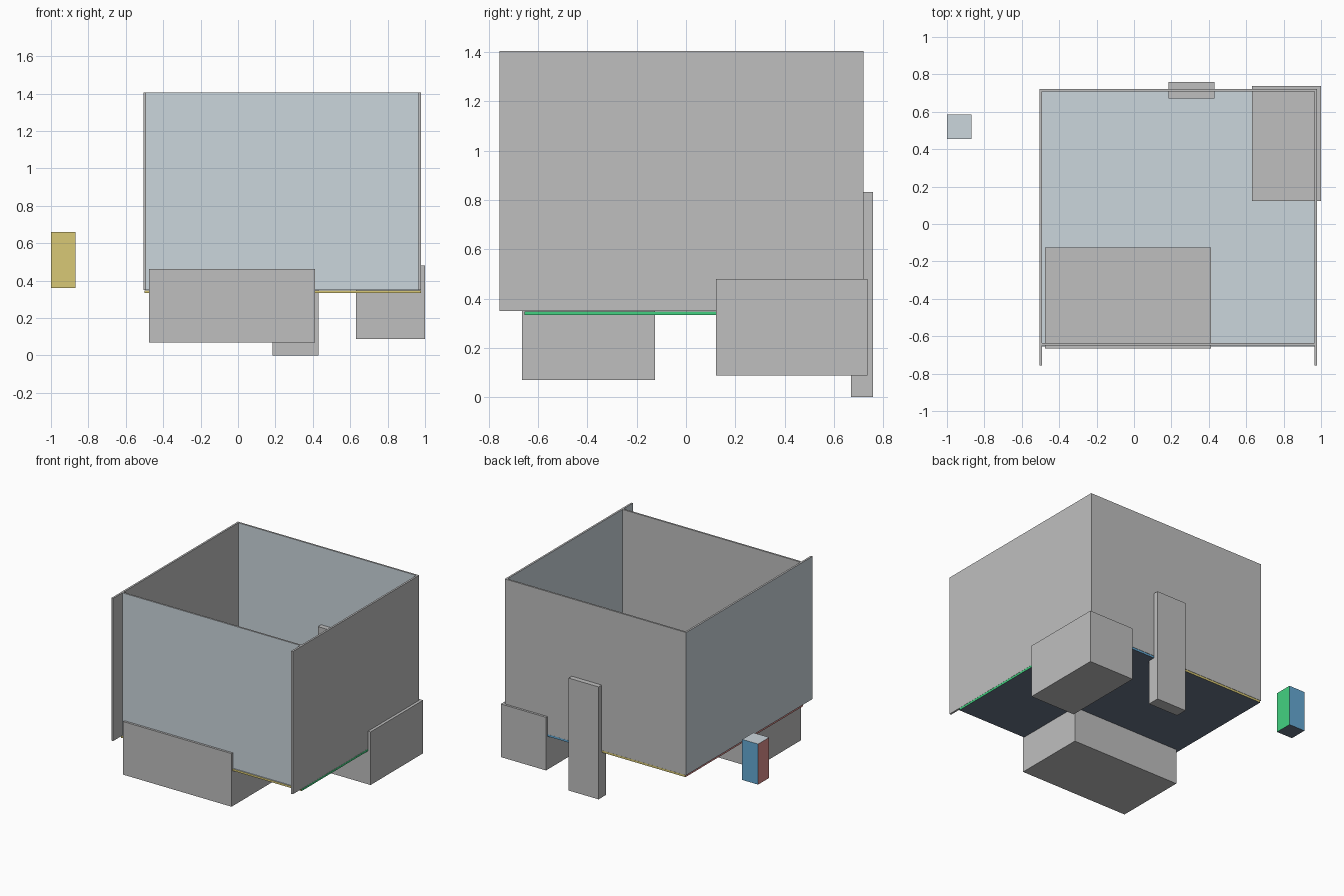
import bpy, bmesh
from mathutils import Vector

if "Cube" in bpy.data.objects:
    bpy.data.objects.remove(bpy.data.objects["Cube"])

def material(name, rgb):
    m = bpy.data.materials.new(name)
    m.diffuse_color = (*rgb, 1)
    m.use_nodes = True
    m.node_tree.nodes["Principled BSDF"].inputs["Base Color"].default_value = m.diffuse_color
    return m

MATS = {
    "grey": material("plain grey", (0.52, 0.52, 0.52)),
    "pale": material("pale blue grey", (0.60, 0.67, 0.72)),
    "yellow": material("yellow", (0.69, 0.58, 0.18)),
    "green": material("green", (0.055, 0.64, 0.22)),
    "blue": material("blue", (0.13, 0.40, 0.66)),
    "red": material("dusty red", (0.72, 0.27, 0.26)),
    "dark": material("dark slate", (0.14, 0.18, 0.25)),
}
DIRS = {"-x": (-1, 0, 0), "+x": (1, 0, 0), "-y": (0, -1, 0),
        "+y": (0, 1, 0), "-z": (0, 0, -1), "+z": (0, 0, 1)}

def box(name, x, y, z, faces=None, base="grey", split_x=None):
    """Box from ranges; faces maps a direction to a colour."""
    faces = faces or {}
    bm = bmesh.new()
    bmesh.ops.create_cube(bm, size=1)
    for v in bm.verts:
        v.co = Vector([r[0] if c < 0 else r[1] for r, c in zip((x, y, z), v.co)])
    if split_x is not None:
        bmesh.ops.bisect_plane(bm, geom=bm.verts[:] + bm.edges[:] + bm.faces[:],
                               plane_co=(split_x, 0, 0), plane_no=(1, 0, 0))
    bm.normal_update()
    names = list(dict.fromkeys([base, *faces.values()]))
    if split_x is not None:
        names.append("yellow") if "yellow" not in names else None
    for f in bm.faces:
        for d, colour in faces.items():
            if f.normal.dot(Vector(DIRS[d])) > 0.9:
                # back edge of a split slab changes to yellow on its left part
                if d == "+y" and split_x is not None and f.calc_center_median().x < split_x:
                    colour = "yellow"
                f.material_index = names.index(colour)
    me = bpy.data.meshes.new(name)
    bm.to_mesh(me)
    bm.free()
    for n in names:
        me.materials.append(MATS[n])
    ob = bpy.data.objects.new(name, me)
    bpy.context.collection.objects.link(ob)
    return ob

SIDES = {"-y": "yellow", "+x": "green", "+y": "blue",
         "-x": "red", "+z": "pale", "-z": "dark"}

# Floor slab with coloured edges
box("floor", (-0.50, 0.979), (-0.655, 0.72), (0.333, 0.348), SIDES, "pale", split_x=0.3)

# Side walls
WZ = (0.349, 1.405)
for name, x0 in (("left_wall", -0.506), ("right_wall", 0.965)):
    box(name, (x0, x0 + 0.014), (-0.757, 0.721), WZ, {"-x": "pale"})

# Front and back walls, fitted between the side walls
for name, y0 in (("front_wall", -0.649), ("back_wall", 0.7075)):
    box(name, (-0.492, 0.965), (y0, y0 + 0.0135), WZ, {"-y": "pale"})

# Plain blocks that pass through the floor and walls
box("front_block", (-0.475, 0.413), (-0.665, -0.125), (0.07, 0.463))
box("corner_block", (0.63, 1.0), (0.122, 0.737), (0.087, 0.48))
box("back_post", (0.185, 0.43), (0.67, 0.758), (0.0, 0.832))

# Separate small block, a colour on each side
box("small_block", (-1.0, -0.87), (0.455, 0.585), (0.36, 0.66), SIDES, "pale")
